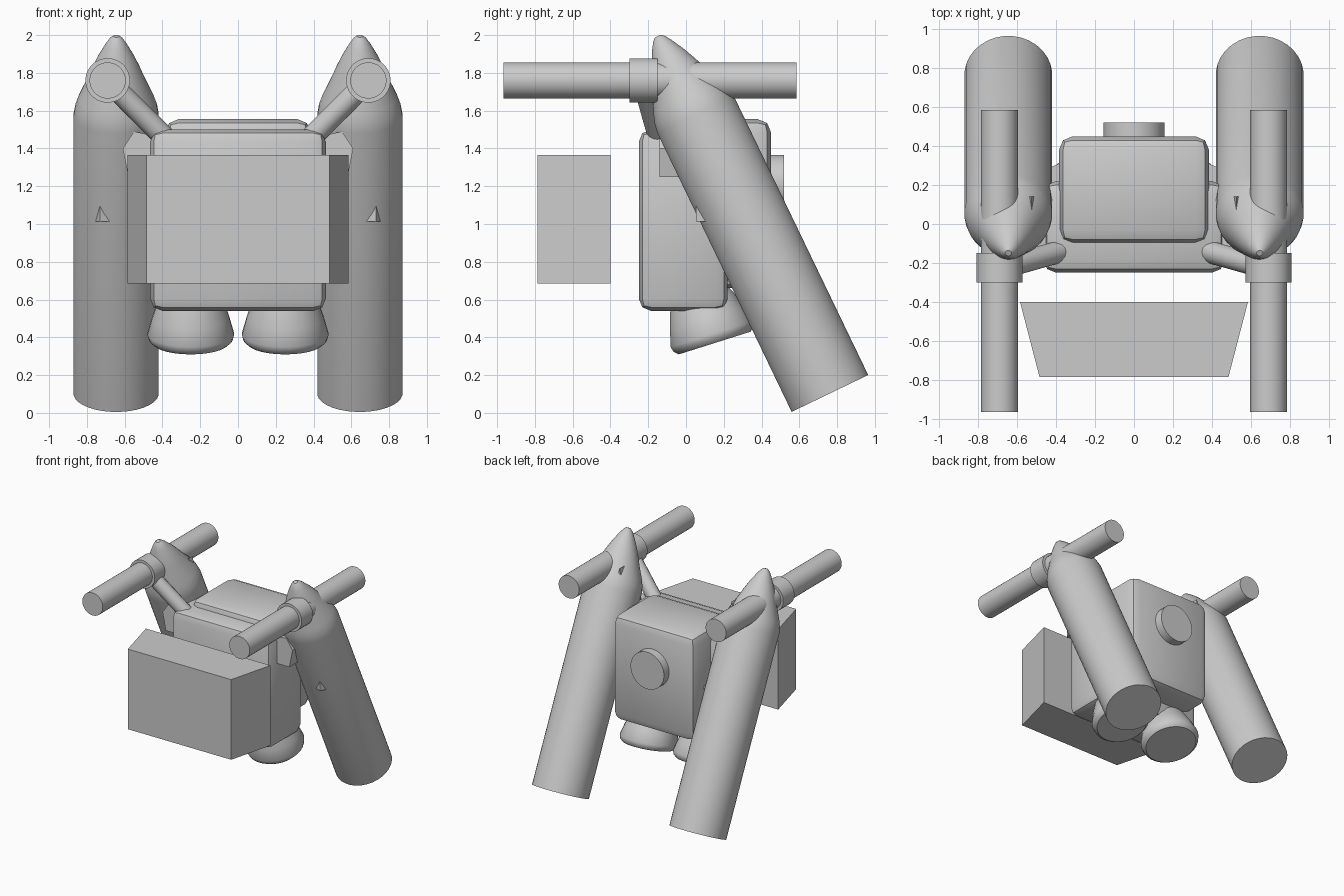
import bpy, bmesh, math
from mathutils import Vector

cube = bpy.data.objects.get("Cube")
if cube:
    bpy.data.objects.remove(cube, do_unlink=True)

grey = bpy.data.materials.new("light grey")
grey.use_nodes = True
grey.diffuse_color = (0.6, 0.6, 0.6, 1)
grey.node_tree.nodes["Principled BSDF"].inputs["Base Color"].default_value = (0.6, 0.6, 0.6, 1)


def finish(name, bm, smooth=True):
    bmesh.ops.recalc_face_normals(bm, faces=bm.faces)
    mesh = bpy.data.meshes.new(name)
    bm.to_mesh(mesh)
    bm.free()
    obj = bpy.data.objects.new(name, mesh)
    bpy.context.collection.objects.link(obj)
    mesh.materials.append(grey)
    if smooth:
        bpy.ops.object.select_all(action='DESELECT')
        obj.select_set(True)
        bpy.context.view_layer.objects.active = obj
        bpy.ops.object.shade_smooth_by_angle(angle=math.radians(35))
    return obj


def lathe(name, base, axis, profile, sides=32):
    """Sweep (distance, radius) pairs around an axis, with flat end caps."""
    base, axis = Vector(base), Vector(axis).normalized()
    turn = axis.to_track_quat('Z', 'Y')
    bm = bmesh.new()
    rings = []
    for dist, rad in profile:
        ring = []
        for i in range(sides):
            a = math.tau * (i + 0.5) / sides
            ring.append(bm.verts.new(base + turn @ Vector((rad * math.cos(a), rad * math.sin(a), dist))))
        rings.append(ring)
    for low, high in zip(rings, rings[1:]):
        for i in range(sides):
            j = (i + 1) % sides
            bm.faces.new((low[i], low[j], high[j], high[i]))
    bm.faces.new(rings[0])
    bm.faces.new(rings[-1])
    return finish(name, bm)


def rod(name, start, end, radius, sides=32):
    axis = Vector(end) - Vector(start)
    return lathe(name, start, axis, [(0, radius), (axis.length, radius)], sides)


def box(name, low, high, bevel):
    low, high = Vector(low), Vector(high)
    bm = bmesh.new()
    bmesh.ops.create_cube(bm, size=1)
    for v in bm.verts:
        v.co = (low + high) / 2 + v.co * (high - low)
    bmesh.ops.bevel(bm, geom=bm.edges[:], offset=bevel, segments=2, profile=0.5, affect='EDGES')
    return finish(name, bm)


def prism(name, outline, y0, y1):
    """Extrude an (x, z) outline along y."""
    bm = bmesh.new()
    front = bm.faces.new([bm.verts.new((x, y0, z)) for x, z in outline])
    out = bmesh.ops.extrude_face_region(bm, geom=[front])
    for v in out["geom"]:
        if isinstance(v, bmesh.types.BMVert):
            v.co.y = y1
    return finish(name, bm, smooth=False)


# Central pack: wide front half, narrower raised rear half, rear cap
box("front_body", (-0.465, -0.25, 0.54), (0.465, 0.22, 1.5), 0.065)
box("rear_body", (-0.385, -0.1, 0.66), (0.385, 0.45, 1.555), 0.07)
rod("rear_cap", (0, 0.4, 1.21), (0, 0.52, 1.21), 0.157)

# Tapered block in front of the pack
bm = bmesh.new()
bmesh.ops.create_cube(bm, size=2)
for v in bm.verts:
    is_front = v.co.y < 0
    v.co.x *= 0.485 if is_front else 0.585
    v.co.y = -0.785 if is_front else -0.4
    v.co.z = 1.025 + v.co.z * 0.34
finish("front_block", bm, smooth=False)

lean = (0, -0.434, 0.901)
nose = [(1.637, 0.226), (1.69, 0.217), (1.74, 0.2), (1.84, 0.155), (1.91, 0.127),
        (1.98, 0.095), (2.05, 0.057), (2.085, 0.034), (2.1, 0.016)]

for side, s in (("left", 1), ("right", -1)):
    # Leaning tank with pointed nose
    lathe(side + "_tank", (s * 0.645, 0.762, 0.103), lean, [(0, 0.226)] + nose)
    # Handle bar, collar and strut
    rod(side + "_bar", (s * 0.69, -0.965, 1.76), (s * 0.69, 0.585, 1.76), 0.096)
    rod(side + "_collar", (s * 0.69, -0.3, 1.76), (s * 0.69, -0.15, 1.76), 0.118)
    rod(side + "_strut", (s * 0.64, -0.215, 1.71), (s * 0.34, -0.13, 1.41), 0.058, 16)
    # Brackets between pack and tank
    prism(side + "_upper_bracket",
          [(s * x, z) for x, z in ((0.37, 1.25), (0.37, 1.45), (0.55, 1.49), (0.61, 1.4), (0.58, 1.25))],
          -0.14, 0.175)
    prism(side + "_bracket_blade",
          [(s * x, z) for x, z in ((0.45, 1.45), (0.525, 1.79), (0.62, 1.5))], -0.05, 0.14)
    rod(side + "_lower_bracket", (s * 0.34, 0.28, 1.06), (s * 0.75, 0.095, 1.06), 0.065, 4)
    # Tilted nozzle under the pack
    lathe(side + "_nozzle", (s * 0.25, 0.152, 0.37), (0, -0.3, 0.95),
          [(0, 0.2), (0.02, 0.222), (0.05, 0.23), (0.14, 0.205), (0.23, 0.175), (0.3, 0.14), (0.34, 0.08)])
